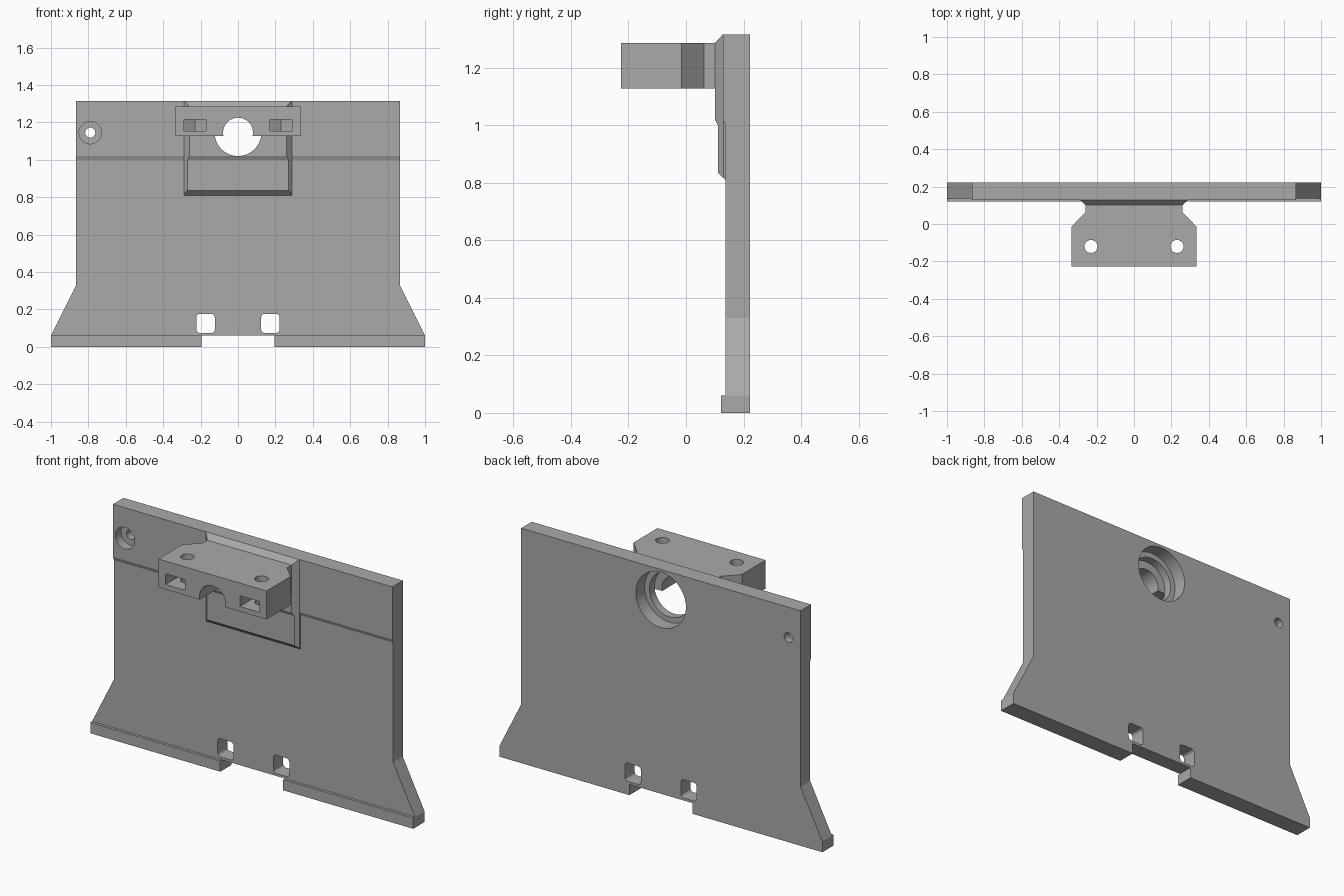
import bpy, bmesh, math

if "Cube" in bpy.data.objects:
    bpy.data.objects.remove(bpy.data.objects["Cube"])

grey = bpy.data.materials.new("grey plastic")
grey.diffuse_color = (0.4, 0.4, 0.4, 1)
grey.use_nodes = True
grey.node_tree.nodes["Principled BSDF"].inputs["Base Color"].default_value = grey.diffuse_color


def prism(name, pts, axis, lo, hi):
    """Extrude a 2D outline along an axis: x takes (y,z), y takes (x,z), z takes (x,y)."""
    place = {'x': lambda a, b, t: (t, a, b),
             'y': lambda a, b, t: (a, t, b),
             'z': lambda a, b, t: (a, b, t)}[axis]
    bm = bmesh.new()
    face = bm.faces.new([bm.verts.new(place(a, b, lo)) for a, b in pts])
    out = bmesh.ops.extrude_face_region(bm, geom=[face])
    for v in out['geom']:
        if isinstance(v, bmesh.types.BMVert):
            v.co['xyz'.index(axis)] = hi
    bmesh.ops.recalc_face_normals(bm, faces=bm.faces)
    mesh = bpy.data.meshes.new(name)
    bm.to_mesh(mesh)
    bm.free()
    mesh.materials.append(grey)
    ob = bpy.data.objects.new(name, mesh)
    bpy.context.collection.objects.link(ob)
    return ob


def circle(cx, cy, r, n=48):
    return [(cx + r * math.cos(2 * math.pi * i / n),
             cy + r * math.sin(2 * math.pi * i / n)) for i in range(n)]


def rounded(cx, cy, w, h, r):
    pts = []
    for k, (sx, sy) in enumerate([(1, 1), (-1, 1), (-1, -1), (1, -1)]):
        for j in range(5):
            a = math.pi / 2 * (k + j / 4)
            pts.append((cx + sx * (w - r) + r * math.cos(a),
                        cy + sy * (h - r) + r * math.sin(a)))
    return pts


def mirrored(half):
    return half + [(-x, y) for x, y in reversed(half)]


def combine(target, tool, op):
    """Apply a boolean and remove the tool object."""
    mod = target.modifiers.new(op, 'BOOLEAN')
    mod.operation, mod.object, mod.solver = op, tool, 'EXACT'
    bpy.context.view_layer.objects.active = target
    bpy.ops.object.modifier_apply(modifier=mod.name)
    bpy.data.objects.remove(tool)


# Back plate: side profile with lip and step, trimmed to the flared outline
body = prism("mounting_plate", [
    (0.222, 0), (0.222, 1.315), (0.129, 1.315), (0.129, 1.02), (0.137, 1.0),
    (0.137, 0.06), (0.1215, 0.06), (0.1215, 0)], 'x', -1.1, 1.1)
outline = prism("outline", mirrored([
    (0.195, 0.06), (0.195, -0.1), (1, -0.1), (1, 0.06), (0.865, 0.33), (0.865, 1.4)]),
    'y', -0.5, 0.5)
combine(body, outline, 'INTERSECT')

# Raised pad with bevelled rim
pad = prism("pad", [
    (0.18, 1.315), (0.128, 1.315), (0.10, 1.285), (0.10, 1.02), (0.111, 1.0),
    (0.111, 0.835), (0.137, 0.81), (0.18, 0.81)], 'x', -0.5, 0.5)
rim = prism("rim", mirrored([(0.26, 0.05), (0.26, 0.10), (0.29, 0.13), (0.29, 0.25)]),
            'z', 0.5, 1.5)
combine(pad, rim, 'INTERSECT')
combine(body, pad, 'UNION')

# Clamp block with its half bore, screw holes and nut slots
block = prism("clamp_block", mirrored([
    (0.335, -0.226), (0.335, -0.015), (0.26, 0.063), (0.26, 0.104)]), 'z', 1.127, 1.286)
combine(block, prism("bore", circle(0, 1.145, 0.08), 'y', -0.4, 0.2), 'DIFFERENCE')
for s in (-1, 1):
    combine(block, prism("screw", circle(s * 0.23, -0.12, 0.035, 32), 'z', 1.0, 1.5),
            'DIFFERENCE')
    slot = [(s * 0.23 + dx, y) for dx, y in
            [(-0.06, -0.4), (0.06, -0.4), (0.06, -0.085), (0, -0.05), (-0.06, -0.085)]]
    combine(block, prism("slot", slot, 'z', 1.155, 1.215), 'DIFFERENCE')
combine(body, block, 'UNION')

# Stepped main opening, corner screw hole and cable tie windows
cuts = [(circle(0, 1.145, 0.125), 0.0995, 0.4),
        (circle(0, 1.145, 0.155), 0.145, 0.4),
        (circle(-0.79, 1.145, 0.027, 32), 0, 0.4),
        (circle(-0.79, 1.145, 0.06, 32), 0, 0.18)]
cuts += [(rounded(s * 0.173, 0.125, 0.049, 0.051, 0.018), 0, 0.4) for s in (-1, 1)]
for pts, lo, hi in cuts:
    combine(body, prism("cut", pts, 'y', lo, hi), 'DIFFERENCE')

# Smooth the round walls, keep edges sharp
bpy.ops.object.select_all(action='DESELECT')
body.select_set(True)
bpy.context.view_layer.objects.active = body
bpy.ops.object.shade_smooth_by_angle(angle=math.radians(20))
